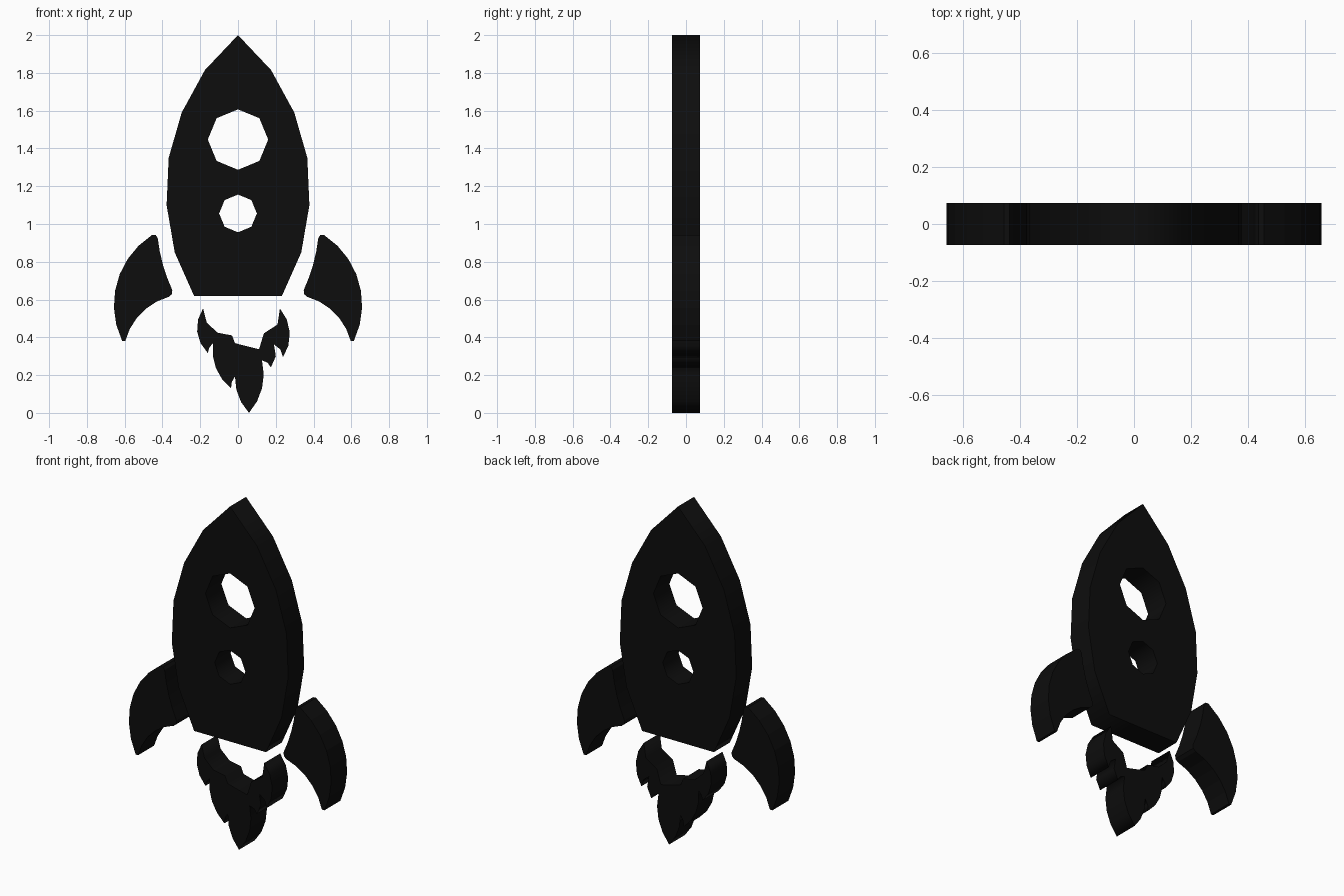
import bpy
import math
from mathutils import Vector

if "Cube" in bpy.data.objects:
    bpy.data.objects.remove(bpy.data.objects["Cube"], do_unlink=True)

HALF_DEPTH = 0.074

black = bpy.data.materials.new("matte black")
black.use_nodes = True
black.diffuse_color = (0.004, 0.004, 0.004, 1)
black.node_tree.nodes["Principled BSDF"].inputs["Base Color"].default_value = black.diffuse_color


def arc_outline(corners):
    """Join corners (x, z, bulge) with faceted arcs; bulge is to the right of travel."""
    points = []
    for i, (x, z, bulge) in enumerate(corners):
        start = Vector((x, z))
        end = Vector(corners[(i + 1) % len(corners)][:2])
        points.append(start)
        if not bulge:
            continue
        half = (end - start) / 2
        side = Vector((half.y, -half.x))
        angle = 2 * math.atan(bulge)
        steps = max(2, min(7, round(half.length * 30)))
        for k in range(1, steps):
            a = angle * (2 * k / steps - 1)
            along = math.sin(a) / math.sin(angle)
            out = (math.cos(a) - math.cos(angle)) / math.sin(angle)
            points.append(start + half + half * along + side * out)
    return points


def ring(z, radius, sides=8):
    turns = [math.tau * k / sides for k in range(sides)]
    return [(radius * math.cos(t), z + radius * math.sin(t)) for t in turns]


def plate(name, outlines):
    """Extrude closed outlines into an upright slab; inner outlines become holes."""
    curve = bpy.data.curves.new(name, "CURVE")
    curve.dimensions = "2D"
    curve.fill_mode = "BOTH"
    curve.extrude = HALF_DEPTH
    for outline in outlines:
        spline = curve.splines.new("POLY")
        spline.points.add(len(outline) - 1)
        for point, (x, z) in zip(spline.points, outline):
            point.co = (x, z, 0, 1)
        spline.use_cyclic_u = True
    curve.materials.append(black)
    obj = bpy.data.objects.new(name, curve)
    obj.rotation_euler.x = math.pi / 2
    bpy.context.collection.objects.link(obj)
    bpy.ops.object.select_all(action="DESELECT")
    obj.select_set(True)
    bpy.context.view_layer.objects.active = obj
    bpy.ops.object.convert(target="MESH")
    obj = bpy.context.object
    bpy.ops.object.transform_apply(location=False, rotation=True, scale=False)
    obj.data.shade_flat()
    return obj


# Hull with two octagonal portholes
hull_side = [(0.233, 0.62), (0.335, 0.85), (0.378, 1.1), (0.367, 1.35),
             (0.298, 1.59), (0.175, 1.815)]
hull = hull_side + [(0, 2)] + [(-x, z) for x, z in reversed(hull_side)]
plate("hull", [hull, ring(1.447, 0.16), ring(1.056, 0.1)])

# Swept fins, mirrored across the hull
fin = [(-0.455, 0.942, 0.38), (-0.613, 0.38, 0), (-0.597, 0.38, -0.27),
       (-0.365, 0.615, 0.4), (-0.348, 0.65, -0.08), (-0.425, 0.925, 0.5)]
fins = plate("fins", [arc_outline(fin)])
fins.modifiers.new("both sides", "MIRROR")

# Exhaust flame: pointed tongues below, scalloped hollow above
flame = [(-0.185, 0.553, 0.37), (-0.16, 0.317, -0.2), (-0.132, 0.37, 0.27),
         (-0.037, 0.13, -0.2), (-0.016, 0.193, 0.2), (0.058, 0, 0.25),
         (0.127, 0.278, -0.3), (0.174, 0.241, 0.3), (0.19, 0.363, -0.3),
         (0.238, 0.294, 0.34), (0.222, 0.553, -0.45), (0.137, 0.421, -0.95),
         (0.026, 0.358, -0.5), (-0.032, 0.41, -0.45)]
plate("flame", [arc_outline(flame)])
